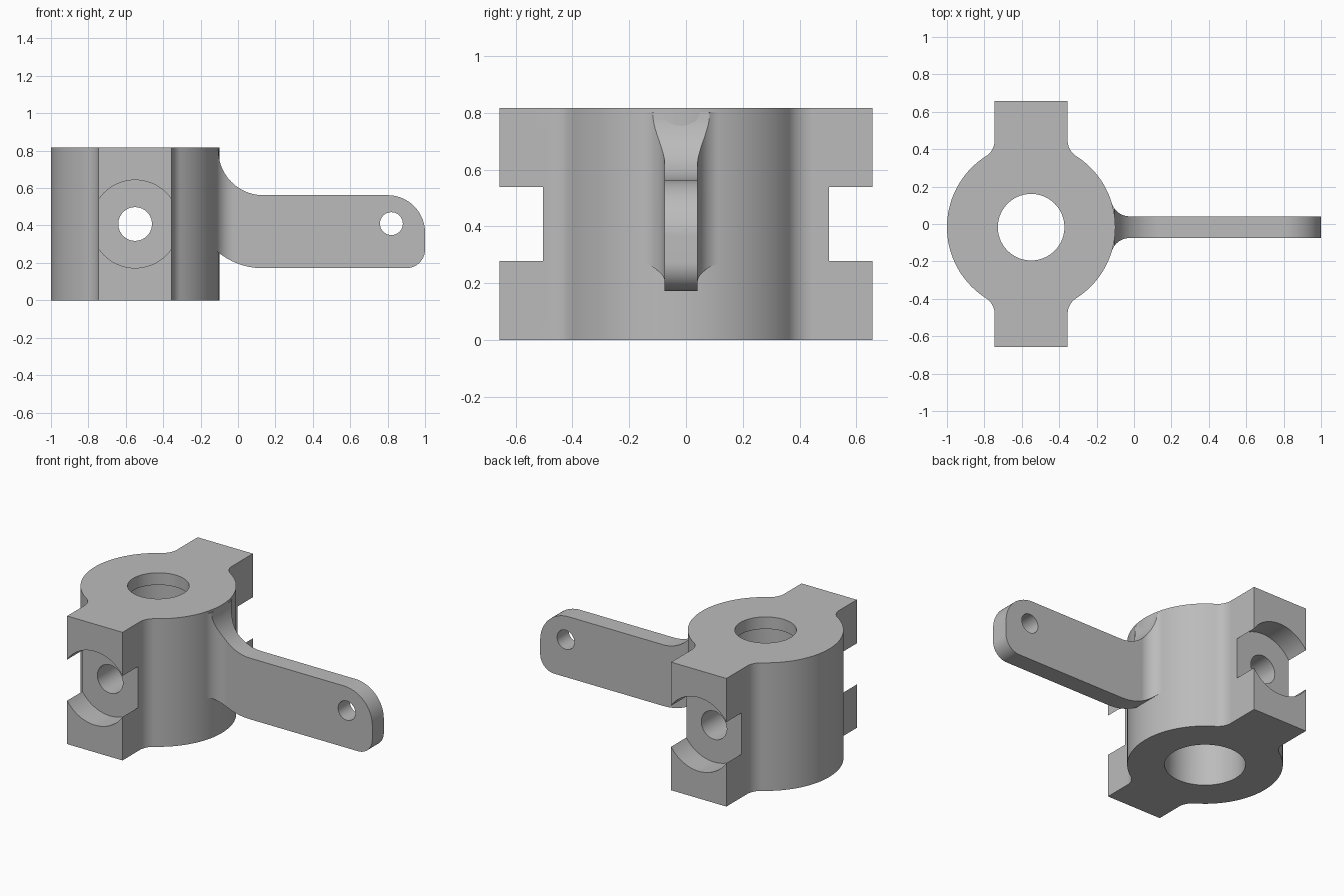
import bpy, bmesh
from math import cos, sin, radians, atan2, sqrt, degrees

if "Cube" in bpy.data.objects:
    bpy.data.objects.remove(bpy.data.objects["Cube"])

CX, CY = -0.55, -0.017      # axis of the bore
HEIGHT = 0.817
CROSS_Z = 0.408             # height of the cross hole
R, FILLET = 0.45, 0.1
LUG_HALF, LUG_END, RECESS = 0.195, 0.657, 0.503
ARM_HALF = 0.058

grey = bpy.data.materials.new("plain grey")
grey.use_nodes = True
grey.diffuse_color = (0.5, 0.5, 0.5, 1)
grey.node_tree.nodes["Principled BSDF"].inputs["Base Color"].default_value = (0.5, 0.5, 0.5, 1)


def arc(x, y, r, start, end, n=18):
    angles = [radians(start + (end - start) * i / n) for i in range(n + 1)]
    return [(x + r * cos(a), y + r * sin(a)) for a in angles]


def circle(x, y, r):
    return arc(x, y, r, 0, 360, 72)[:-1]


def prism(name, outline, low, high, axis="Z"):
    """Extrude an outline along Z, or an (x, z) outline along Y."""
    bm = bmesh.new()
    place = (lambda u, v: (u, v, low)) if axis == "Z" else (lambda u, v: (u, low, v))
    face = bm.faces.new([bm.verts.new(place(u, v)) for u, v in outline])
    new = bmesh.ops.extrude_face_region(bm, geom=[face])["geom"]
    shift = (0, 0, high - low) if axis == "Z" else (0, high - low, 0)
    bmesh.ops.translate(bm, vec=shift, verts=[g for g in new if isinstance(g, bmesh.types.BMVert)])
    bmesh.ops.recalc_face_normals(bm, faces=bm.faces)
    mesh = bpy.data.meshes.new(name)
    bm.to_mesh(mesh)
    bm.free()
    mesh.materials.append(grey)
    obj = bpy.data.objects.new(name, mesh)
    bpy.context.collection.objects.link(obj)
    return obj


def combine(obj, tool, operation="DIFFERENCE"):
    """Apply a boolean and discard the tool."""
    mod = obj.modifiers.new("cut", "BOOLEAN")
    mod.operation, mod.solver, mod.object = operation, "EXACT", tool
    bpy.context.view_layer.objects.active = obj
    bpy.ops.object.modifier_apply(modifier=mod.name)
    bpy.data.objects.remove(tool)


def finish(obj):
    bpy.ops.object.select_all(action="DESELECT")
    obj.select_set(True)
    bpy.context.view_layer.objects.active = obj
    bpy.ops.object.shade_smooth_by_angle(angle=radians(30))
    obj.modifiers.new("even shading", "WEIGHTED_NORMAL").keep_sharp = True


# Body: round barrel blended into a lug at the front and the back
def quarter(lug_end):
    fx = LUG_HALF + FILLET
    fy = sqrt((R + FILLET) ** 2 - fx ** 2)
    a = degrees(atan2(fy, fx))
    return arc(0, 0, R, 0, a) + arc(fx, fy, FILLET, a + 180, 180, 12)[1:] + [(LUG_HALF, lug_end)]


front = [(x, -y) for x, y in reversed(quarter(LUG_END + CY))]
side = front + quarter(LUG_END - CY)[1:]
outline = side + [(-x, y) for x, y in reversed(side)]
body = prism("hub_body", [(x + CX, y + CY) for x, y in outline], 0, HEIGHT)

# Stepped vertical bore, cross hole and round lug recesses
combine(body, prism("bore", circle(CX, CY, 0.234), -0.1, 0.74))
combine(body, prism("top_bore", circle(CX, CY, 0.178), 0.6, 1))
for low, high in ((-1, -RECESS), (RECESS, 1)):
    combine(body, prism("recess", circle(CX, CROSS_Z, 0.235), low, high, "Y"))
combine(body, prism("cross_hole", circle(CX, CROSS_Z, 0.09), -1, 1, "Y"))
finish(body)

# Arm: side profile trimmed by a plan that flares into the barrel
profile = (arc(0.13, 0.542, 0.37, 219, 270) + arc(0.9, 0.272, 0.1, 270, 360)
           + arc(0.8, 0.362, 0.2, 0, 90) + arc(0.135, 0.802, 0.24, 270, 180, 24)
           + [(-0.2, 0.802), (-0.2, 0.32)])
arm = prism("lever_arm", profile, CY - 0.3, CY + 0.3, "Y")
fy = ARM_HALF + FILLET
fx = sqrt((R + FILLET) ** 2 - fy ** 2)
half = ([(1.7, ARM_HALF)] + arc(fx, fy, FILLET, 270, 180 + degrees(atan2(fy, fx)))
        + [(0.33, ARM_HALF)])
plan = half + [(x, -y) for x, y in reversed(half)]
combine(arm, prism("plan", [(x + CX, y + CY) for x, y in plan], -0.1, 1), "INTERSECT")
combine(arm, prism("pin_hole", circle(0.82, 0.41, 0.061), -1, 1, "Y"))
finish(arm)
